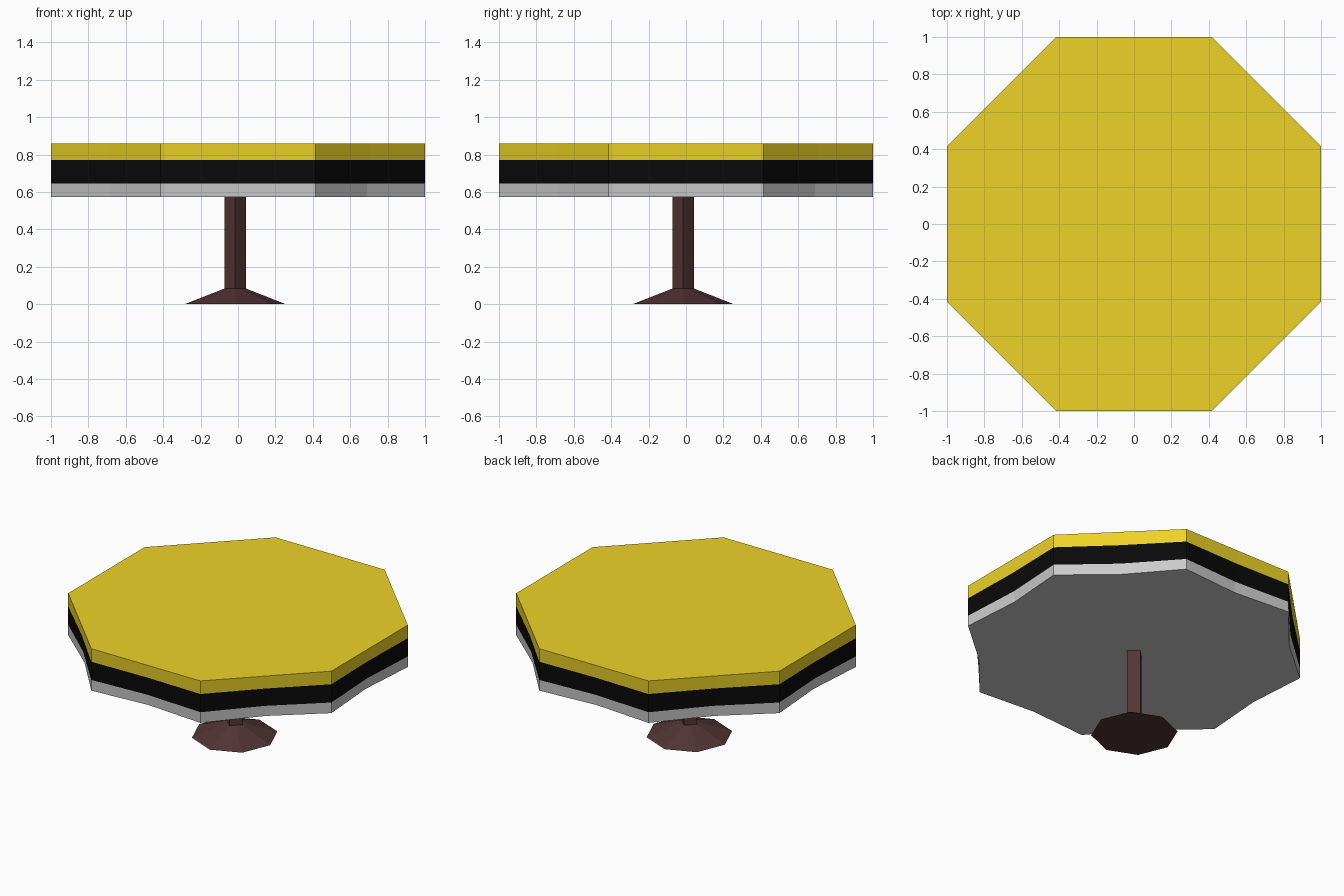
import bpy, bmesh, math

if "Cube" in bpy.data.objects:
    bpy.data.objects.remove(bpy.data.objects["Cube"])


def material(name, rgb):
    m = bpy.data.materials.new(name)
    m.diffuse_color = (*rgb, 1)
    m.use_nodes = True
    m.node_tree.nodes["Principled BSDF"].inputs["Base Color"].default_value = m.diffuse_color
    return m


def loft(name, rings, mat, cap_bottom=False, cap_top=False):
    """Skin stacked rings of equal point count, with optional end caps."""
    bm = bmesh.new()
    rows = [[bm.verts.new(p) for p in ring] for ring in rings]
    n = len(rows[0])
    for lo, hi in zip(rows, rows[1:]):
        for i in range(n):
            j = (i + 1) % n
            bm.faces.new((lo[i], lo[j], hi[j], hi[i]))
    if cap_bottom:
        bm.faces.new(rows[0][::-1])
    if cap_top:
        bm.faces.new(rows[-1])
    mesh = bpy.data.meshes.new(name)
    bm.to_mesh(mesh)
    bm.free()
    mesh.materials.append(mat)
    ob = bpy.data.objects.new(name, mesh)
    bpy.context.collection.objects.link(ob)
    return ob


def ring(z, corner_r, mid_r, n, start, c=0.0):
    """2n points alternating between corners and side midpoints."""
    pts = []
    for i in range(2 * n):
        a = start + math.pi * i / n
        r = mid_r if i % 2 else corner_r
        pts.append((c + r * math.cos(a), c + r * math.sin(a), z))
    return pts


yellow = material("yellow", (0.85, 0.65, 0.02))
black = material("black", (0.003, 0.003, 0.003))
silver = material("light_grey", (0.55, 0.55, 0.56))
brown = material("brown", (0.085, 0.035, 0.035))

# octagonal top: straight upper rim, side midpoints dip inward toward the bottom
TOP, BOTTOM, DIP = 0.86, 0.572, 0.03


def slab(z):
    dip = DIP * (TOP - z) / (TOP - BOTTOM)
    return ring(z, 1 / math.cos(math.pi / 8), 1 - dip, 8, math.pi / 8)


loft("table_top", [slab(0.77), slab(TOP)], yellow, cap_top=True)
loft("middle_band", [slab(0.645), slab(0.77)], black)
loft("lower_band", [slab(BOTTOM), slab(0.645)], silver, cap_bottom=True)

# diamond-section post and its flared octagonal foot, slightly off centre
C, R = -0.015, 0.058
square = lambda z: ring(z, R, R * math.cos(math.pi / 4), 4, 0, C)
loft("post", [square(0.083), square(BOTTOM)], brown)
loft("foot", [ring(0, 0.27, 0.27, 4, 0, C), square(0.083)], brown, cap_bottom=True)
